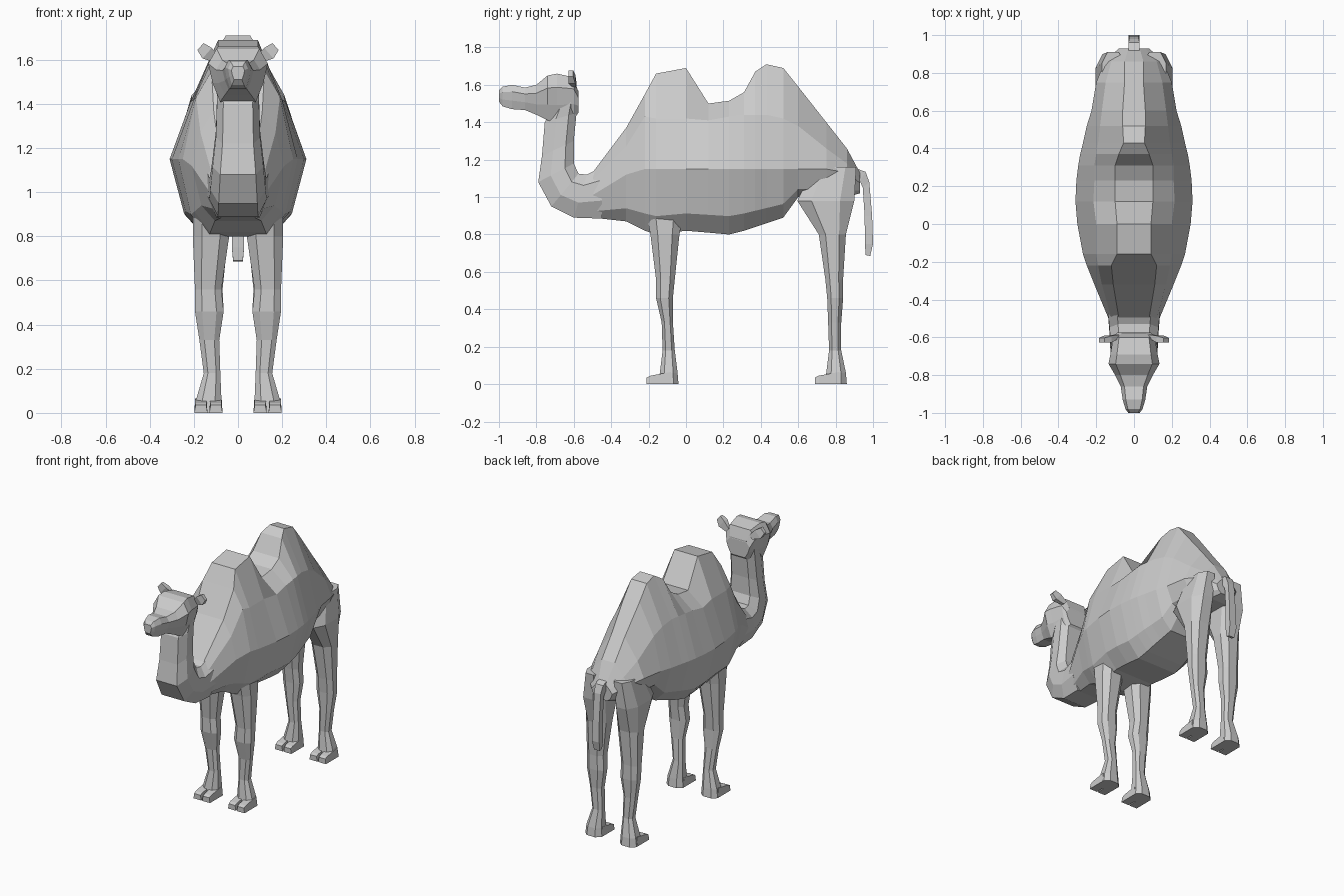
import bpy, bmesh


def loft(name, rings, mirror=False):
    """Skin a list of equal-length closed rings, with capped ends."""
    bm = bmesh.new()
    rows = [[bm.verts.new(p) for p in r] for r in rings]
    n = len(rows[0])
    for a, b in zip(rows, rows[1:]):
        for i in range(n):
            j = (i + 1) % n
            bm.faces.new((a[i], a[j], b[j], b[i]))
    bm.faces.new(rows[0])
    bm.faces.new(rows[-1])
    bmesh.ops.recalc_face_normals(bm, faces=bm.faces)
    me = bpy.data.meshes.new(name)
    bm.to_mesh(me)
    bm.free()
    ob = bpy.data.objects.new(name, me)
    bpy.context.collection.objects.link(ob)
    if mirror:
        ob.modifiers.new("Mirror", "MIRROR").use_mirror_merge = False
    return ob


def sym(half):
    """Complete a right-hand outline (x, y, z) with its mirror image."""
    return half + [(-x, y, z) for x, y, z in reversed(half)]


def span(y0, z0, y1, z1, w, shape):
    """Ring between two silhouette points; shape is (fraction, width factor)."""
    return sym([(w * f, y0 + (y1 - y0) * t, z0 + (z1 - z0) * t) for t, f in shape])


def octagon(z, y0, y1, x0, x1):
    """Horizontal rectangle with cut corners."""
    a, b = (x1 - x0) * .25, (y1 - y0) * .25
    return [(x0 + a, y0, z), (x1 - a, y0, z), (x1, y0 + b, z), (x1, y1 - b, z),
            (x1 - a, y1, z), (x0 + a, y1, z), (x0, y1 - b, z), (x0, y0 + b, z)]


# Body with both humps: y, bottom z, flank x, shoulder x, shoulder z, top x, top z
body = [
    (-.50, .89, .135, .12, 1.09, .08, 1.13),
    (-.32, .87, .21, .17, 1.27, .11, 1.37),
    (-.22, .82, .25, .19, 1.43, .12, 1.55),
    (-.16, .80, .27, .20, 1.42, .09, 1.66),
    (.00, .82, .30, .20, 1.42, .09, 1.69),
    (.12, .81, .31, .215, 1.41, .10, 1.50),
    (.23, .80, .305, .21, 1.43, .10, 1.515),
    (.31, .82, .295, .21, 1.44, .10, 1.56),
    (.37, .84, .285, .20, 1.44, .08, 1.67),
    (.43, .86, .27, .19, 1.44, .055, 1.71),
    (.52, .89, .25, .18, 1.42, .06, 1.69),
    (.60, 1.00, .225, .17, 1.38, .06, 1.59),
    (.75, 1.00, .20, .15, 1.26, .05, 1.40),
    (.86, 1.00, .155, .12, 1.18, .05, 1.26),
    (.93, 1.02, .08, .06, 1.10, .03, 1.13),
]
rings = []
for y, zb, xm, xs, zs, xt, zt in body:
    zm = min(1.15, (zb + zt) / 2)
    rings.append(sym([(xm * .5, y, zb), (xm * .79, y, zb + .28 * (zm - zb)),
                      (xm, y, zm), (xs, y, zs), (xt, y, zt)]))
loft("body", rings)

# Neck: throat y z, nape y z, half width
neck_shape = [(0, .7), (.35, 1), (.75, 1), (1, .65)]
neck = [
    (-.45, .885, -.45, 1.16, .14),
    (-.60, .89, -.53, 1.12, .13),
    (-.72, .95, -.575, 1.125, .125),
    (-.79, 1.08, -.60, 1.18, .115),
    (-.77, 1.22, -.60, 1.30, .10),
    (-.755, 1.40, -.585, 1.45, .095),
    (-.70, 1.50, -.575, 1.57, .10),
]
loft("neck", [span(*r, neck_shape) for r in neck])

# Head: y, chin z, crown z, half width
head_shape = [(0, .6), (.35, .85), (.72, 1), (1, .72)]
head = [
    (-.575, 1.45, 1.56, .09), (-.60, 1.42, 1.64, .11),
    (-.69, 1.40, 1.66, .125), (-.74, 1.41, 1.65, .135),
    (-.80, 1.44, 1.60, .10), (-.86, 1.465, 1.585, .07),
    (-.93, 1.47, 1.60, .06), (-.98, 1.485, 1.59, .045),
    (-1.0, 1.51, 1.57, .03),
]
loft("head", [span(y, a, y, b, w, head_shape) for y, a, b, w in head])

# Ears: x, y, z of the centre and size
ears = []
for x, y, z, s in [(.09, -.595, 1.60, .016), (.14, -.61, 1.63, .03), (.17, -.615, 1.66, .02)]:
    ears.append([(x - s * .7, y - s * .6, z + s * .8), (x + s * .7, y - s * .6, z - s * .8),
                 (x + s * .7, y + s * .6, z - s * .8), (x - s * .7, y + s * .6, z + s * .8)])
loft("ears", ears, True)

# Tail: outer y z, inner y z, half width
tail = [
    (.89, 1.16, .87, 1.08, .03), (.96, 1.135, .93, 1.085, .03),
    (.98, 1.08, .945, 1.05, .025), (.995, .90, .955, .90, .025),
    (1.0, .75, .957, .75, .028), (.985, .685, .96, .69, .022),
]
loft("tail", [span(*r, [(0, 1), (1, 1)]) for r in tail])

# Legs: z, front y, back y, inner x, outer x
front_leg = [
    (1.0, -.23, 0, .06, .20), (.80, -.19, -.035, .04, .205),
    (.56, -.16, -.06, .075, .195), (.46, -.16, -.07, .065, .195),
    (.33, -.13, -.07, .085, .175), (.18, -.125, -.06, .08, .155),
    (.06, -.14, -.045, .075, .19), (0, -.15, -.04, .07, .198),
]
rear_leg = [
    (1.16, .68, .91, .05, .17), (.98, .595, .90, .05, .205), (.80, .71, .855, .045, .20),
    (.56, .745, .84, .07, .195), (.46, .755, .84, .065, .195),
    (.33, .76, .83, .085, .175), (.18, .765, .83, .08, .155),
    (.06, .75, .855, .075, .19), (0, .74, .86, .07, .198),
]
loft("front_legs", [octagon(*r) for r in front_leg], True)
loft("rear_legs", [octagon(*r) for r in rear_leg], True)

# Two toes on each foot
for part, y in (("front", -.21), ("rear", .69)):
    for side, x0, x1 in (("inner", .07, .13), ("outer", .138, .198)):
        loft(f"{part}_{side}_toes", [
            [(x0, yy, 0), (x1, yy, 0), (x1 - c, yy, z), (x0 + c, yy, z)]
            for yy, z, c in ((y, .035, .006), (y + .02, .045, .004), (y + .13, .065, .004))], True)
